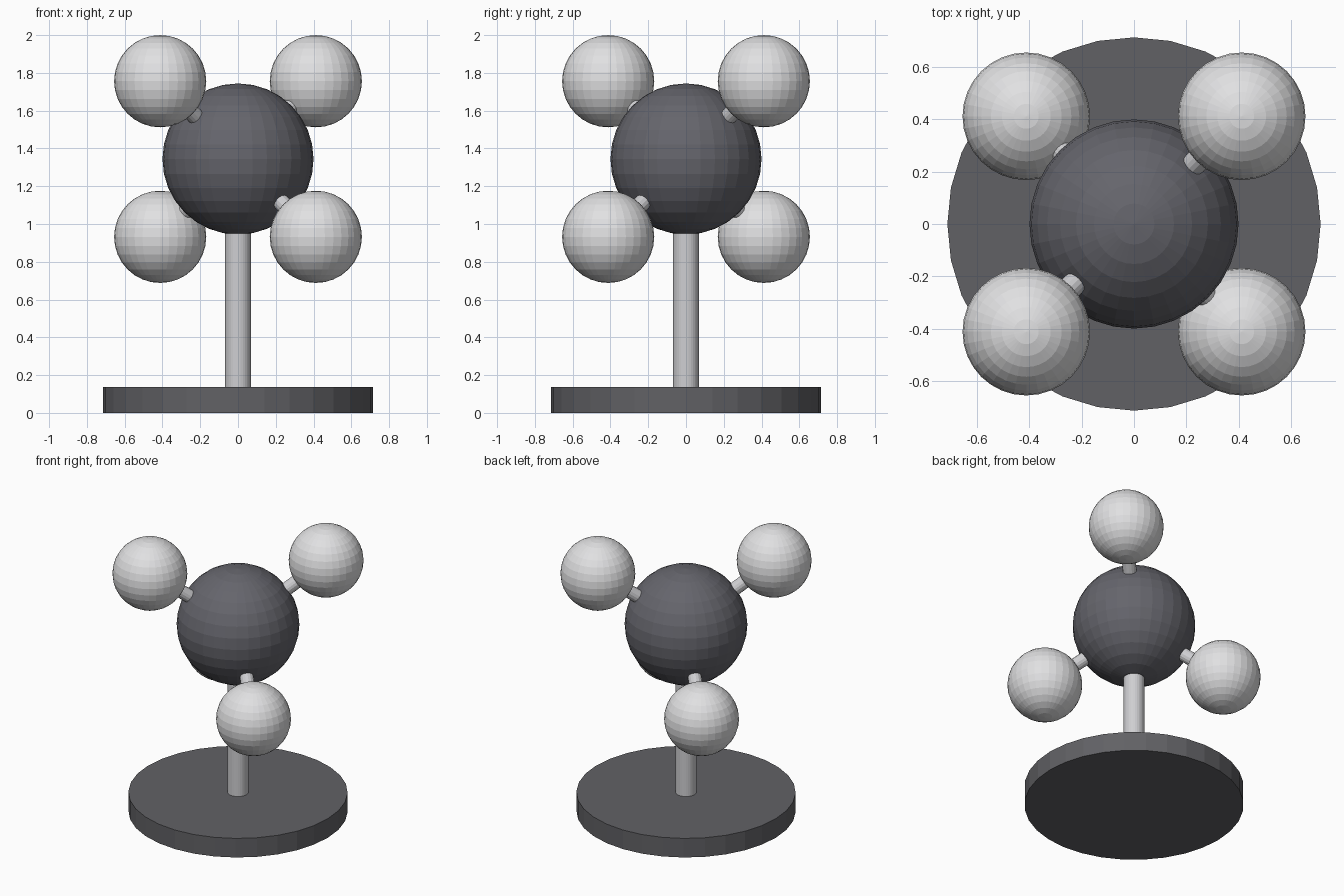
import bpy
from mathutils import Vector

if "Cube" in bpy.data.objects:
    bpy.data.objects.remove(bpy.data.objects["Cube"])


def make_material(name, colour):
    mat = bpy.data.materials.new(name)
    mat.use_nodes = True
    mat.diffuse_color = (*colour, 1)
    mat.node_tree.nodes["Principled BSDF"].inputs["Base Color"].default_value = (*colour, 1)
    return mat


charcoal = make_material("charcoal", (0.13, 0.13, 0.15))
base_grey = make_material("base_grey", (0.12, 0.12, 0.13))
pale_grey = make_material("pale_grey", (0.75, 0.75, 0.76))
rod_grey = make_material("rod_grey", (0.62, 0.62, 0.64))


def finish(name, mat):
    obj = bpy.context.object
    obj.name = name
    obj.data.materials.append(mat)


def ball(name, centre, radius, mat):
    bpy.ops.mesh.primitive_uv_sphere_add(segments=32, ring_count=16,
                                         radius=radius, location=centre)
    finish(name, mat)


def rod(name, start, end, radius, sides, mat):
    axis = end - start
    bpy.ops.mesh.primitive_cylinder_add(
        vertices=sides, radius=radius, depth=axis.length,
        location=(start + end) / 2,
        rotation=axis.to_track_quat('Z', 'Y').to_euler())
    finish(name, mat)


# Stand
core = Vector((0, 0, 1.344))
base_top = Vector((0, 0, 0.137))
rod("base_disc", Vector(), base_top, 0.714, 32, base_grey)
rod("post", base_top, core, 0.068, 32, rod_grey)

# Central ball
ball("central_ball", core, 0.4, charcoal)

# Four outer balls in a tetrahedral arrangement, each joined by a rod
directions = {
    "upper_front_right": (-1, -1, 1),
    "upper_back_left": (1, 1, 1),
    "lower_front_left": (1, -1, -1),
    "lower_back_right": (-1, 1, -1),
}
for place, direction in directions.items():
    centre = core + Vector(direction) * 0.412
    ball(place + "_ball", centre, 0.244, pale_grey)
    rod(place + "_rod", core, centre, 0.045, 16, rod_grey)
